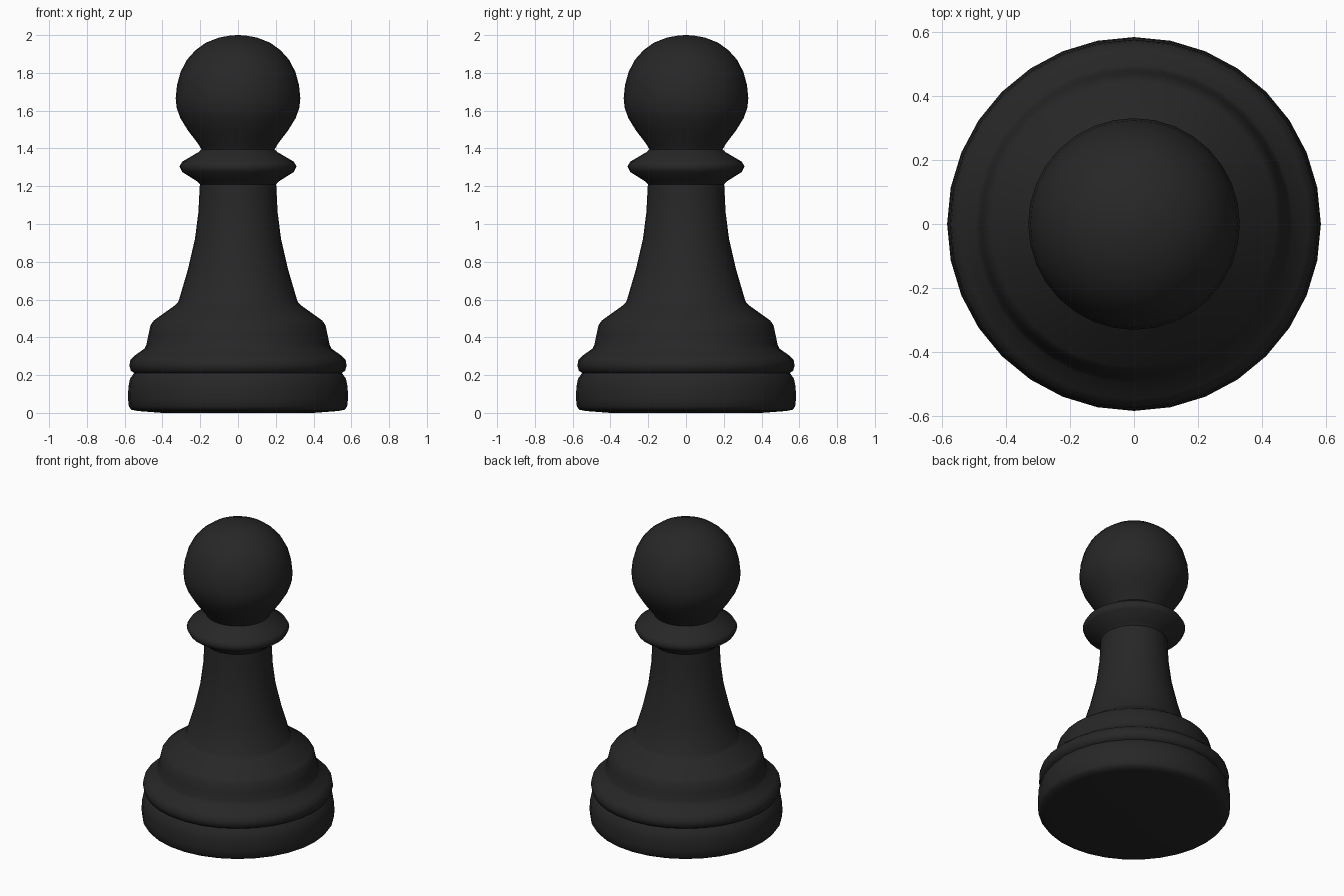
import bpy, bmesh
from math import cos, sin, tau, radians

if "Cube" in bpy.data.objects:
    bpy.data.objects.remove(bpy.data.objects["Cube"])

SIDES = 32

black = bpy.data.materials.new("black")
black.diffuse_color = (0.02, 0.02, 0.02, 1)
black.use_nodes = True
black.node_tree.nodes["Principled BSDF"].inputs["Base Color"].default_value = black.diffuse_color


def lathe(name, profile):
    """Revolve (radius, z) points, listed bottom to top, around the z axis."""
    bm = bmesh.new()
    rings = []
    for r, z in profile:
        if r == 0:
            rings.append([bm.verts.new((0, 0, z))] * SIDES)
        else:
            rings.append([bm.verts.new((r * cos(tau * i / SIDES), r * sin(tau * i / SIDES), z))
                          for i in range(SIDES)])
    for low, high in zip(rings, rings[1:]):
        for i in range(SIDES):
            j = (i + 1) % SIDES
            corners = dict.fromkeys((low[i], low[j], high[j], high[i]))
            bm.faces.new(list(corners))
    bmesh.ops.recalc_face_normals(bm, faces=bm.faces)
    # Open bands must face outwards
    bm.faces.ensure_lookup_table()
    side = max(bm.faces, key=lambda f: f.calc_center_median().xy.length)
    if side.normal.xy.dot(side.calc_center_median().xy) < 0:
        bmesh.ops.reverse_faces(bm, faces=bm.faces)
    mesh = bpy.data.meshes.new(name)
    bm.to_mesh(mesh)
    bm.free()
    mesh.materials.append(black)
    obj = bpy.data.objects.new(name, mesh)
    bpy.context.collection.objects.link(obj)
    bpy.ops.object.select_all(action='DESELECT')
    obj.select_set(True)
    bpy.context.view_layer.objects.active = obj
    bpy.ops.object.shade_smooth_by_angle(angle=radians(60))
    return obj


# Foot disc with its underside, up to the groove
lathe("foot", [(0, 0), (0.40, 0), (0.53, 0.01), (0.565, 0.017), (0.578, 0.035), (0.583, 0.08),
               (0.58, 0.14), (0.572, 0.18), (0.55, 0.212)])

# Rounded ring, stepped skirt and tapering stem
lathe("stem", [(0.55, 0.212), (0.567, 0.222), (0.575, 0.25), (0.57, 0.28), (0.545, 0.305),
               (0.495, 0.34), (0.485, 0.36), (0.475, 0.41), (0.463, 0.465), (0.445, 0.49),
               (0.33, 0.572), (0.315, 0.59), (0.265, 0.76), (0.228, 0.92),
               (0.21, 1.06), (0.202, 1.21)])

# Collar
lathe("collar", [(0.202, 1.21), (0.22, 1.228), (0.295, 1.275), (0.31, 1.305),
                 (0.295, 1.33), (0.21, 1.38), (0.193, 1.395)])

# Ball head
lathe("head", [(0.193, 1.395), (0.215, 1.43), (0.265, 1.495), (0.305, 1.56), (0.325, 1.615),
               (0.33, 1.665), (0.323, 1.735), (0.304, 1.805), (0.27, 1.87), (0.225, 1.92),
               (0.17, 1.96), (0.10, 1.987), (0.04, 1.998), (0, 2)])
